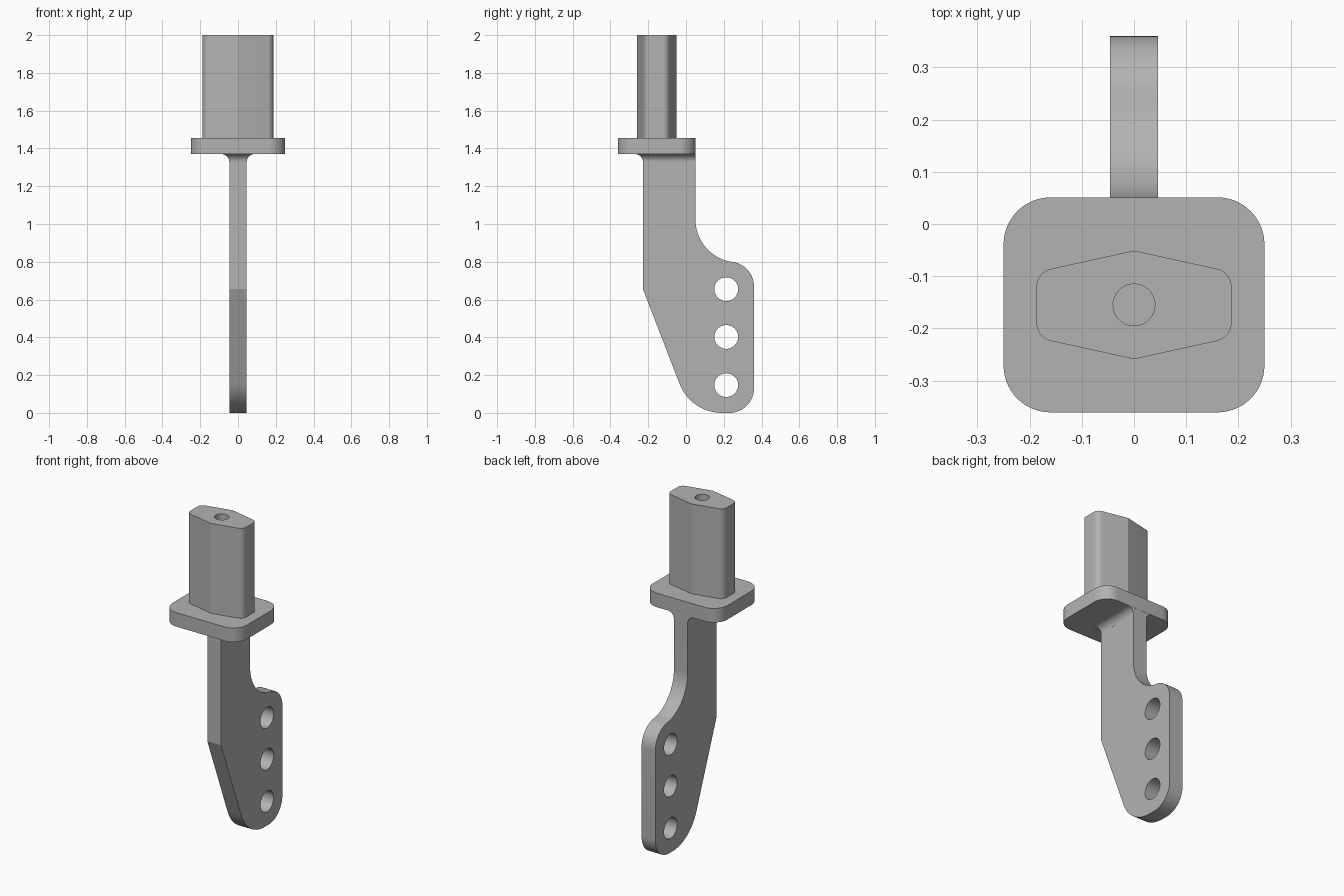
import bpy, bmesh, math
from mathutils import Matrix, Vector

cube = bpy.data.objects.get("Cube")
if cube:
    bpy.data.objects.remove(cube, do_unlink=True)

grey = bpy.data.materials.new("plain grey")
grey.use_nodes = True
GREY = (0.45, 0.45, 0.45, 1)
grey.diffuse_color = GREY
grey.node_tree.nodes["Principled BSDF"].inputs["Base Color"].default_value = GREY


def arc(cx, cy, r, start, end, steps=14):
    """Points on an arc, angles in degrees."""
    angles = [math.radians(start + (end - start) * i / steps) for i in range(steps + 1)]
    return [(cx + r * math.cos(a), cy + r * math.sin(a)) for a in angles]


def loft(name, rings):
    """Closed solid through rings that have equal point counts."""
    bm = bmesh.new()
    loops = [[bm.verts.new(p) for p in ring] for ring in rings]
    for low, high in zip(loops, loops[1:]):
        for i in range(len(low)):
            j = (i + 1) % len(low)
            bm.faces.new((low[i], low[j], high[j], high[i]))
    bm.faces.new(loops[0][::-1])
    bm.faces.new(loops[-1])
    bmesh.ops.recalc_face_normals(bm, faces=bm.faces)
    mesh = bpy.data.meshes.new(name)
    bm.to_mesh(mesh)
    bm.free()
    mesh.materials.append(grey)
    obj = bpy.data.objects.new(name, mesh)
    bpy.context.collection.objects.link(obj)
    return obj


def prism(name, outline, z0, z1):
    return loft(name, [[(x, y, z) for x, y in outline] for z in (z0, z1)])


def drill(obj, centre, radius, length, axis):
    """Cut a round hole centred on a point along an axis."""
    bm = bmesh.new()
    turn = Vector((0, 0, 1)).rotation_difference(Vector(axis)).to_matrix().to_4x4()
    bmesh.ops.create_cone(bm, cap_ends=True, segments=48, radius1=radius, radius2=radius,
                          depth=length, matrix=Matrix.Translation(centre) @ turn)
    mesh = bpy.data.meshes.new("drill")
    bm.to_mesh(mesh)
    bm.free()
    mesh.materials.append(grey)
    cutter = bpy.data.objects.new("drill", mesh)
    cutter.hide_render = True
    bpy.context.collection.objects.link(cutter)
    mod = obj.modifiers.new("hole", "BOOLEAN")
    mod.operation, mod.solver, mod.object = "DIFFERENCE", "EXACT", cutter
    bpy.context.view_layer.objects.active = obj
    bpy.ops.object.modifier_apply(modifier=mod.name)
    bpy.data.objects.remove(cutter, do_unlink=True)


MID_Y, BACK, FRONT = -0.155, 0.05, -0.228
HALF = 0.046
PLATE_LOW, PLATE_HIGH = 1.37, 1.455
FILLET = 0.042

# Mounting plate with rounded corners
R = 0.09
plate_outline = []
for sx, sy, a in ((1, 1, 0), (-1, 1, 90), (-1, -1, 180), (1, -1, 270)):
    plate_outline += arc(sx * (0.25 - R), MID_Y + sy * (0.206 - R), R, a, a + 90)
plate = prism("mounting_plate", plate_outline, PLATE_LOW, PLATE_HIGH)

# Six-sided post, outer corners rounded
r = 0.036
right = arc(0.187 - r, MID_Y - 0.034, r, -77, 0, 9) + arc(0.187 - r, MID_Y + 0.034, r, 0, 77, 9)
left = [(-x, y) for x, y in reversed(right)]
post_outline = right + [(0, MID_Y + 0.104)] + left + [(0, MID_Y - 0.104)]
post = prism("post", post_outline, PLATE_HIGH, 2)
drill(post, (0, MID_Y, 2), 0.04, 0.8, (0, 0, 1))

# Blade: side profile extruded across its thickness
profile = [(FRONT, PLATE_LOW - FILLET), (FRONT, 0.655)]
profile += arc(0.19, 0.24, 0.24, 201.2, 270)
profile += arc(0.23, 0.13, 0.13, 270, 360)
profile += arc(0.23, 0.67, 0.13, 0, 82.3)
profile += arc(0.278, 1.024, 0.228, 262.3, 180)[1:]
profile += [(BACK, PLATE_LOW - FILLET)]
blade = loft("blade", [[(x, y, z) for y, z in profile] for x in (-HALF, HALF)])
for z in (0.147, 0.402, 0.655):
    drill(blade, (0, 0.213, z), 0.063, 0.4, (1, 0, 0))

# Flared root that blends the blade into the plate
rings = []
for i in range(11):
    a = math.radians(9 * i)
    flare = max(FILLET * (1 - math.cos(a)), 0.0002)
    z = PLATE_LOW - FILLET + FILLET * math.sin(a)
    ring = [(HALF + flare, BACK), (-HALF - flare, BACK)]
    ring += arc(-HALF, FRONT, flare, 180, 270, 10) + arc(HALF, FRONT, flare, 270, 360, 10)
    rings.append([(x, y, z) for x, y in ring])
root = loft("blade_root", rings)

# Smooth the rounded surfaces, keep the edges crisp
bpy.ops.object.select_all(action="DESELECT")
for obj in (plate, post, blade, root):
    obj.select_set(True)
bpy.context.view_layer.objects.active = blade
bpy.ops.object.shade_smooth_by_angle(angle=math.radians(15))
